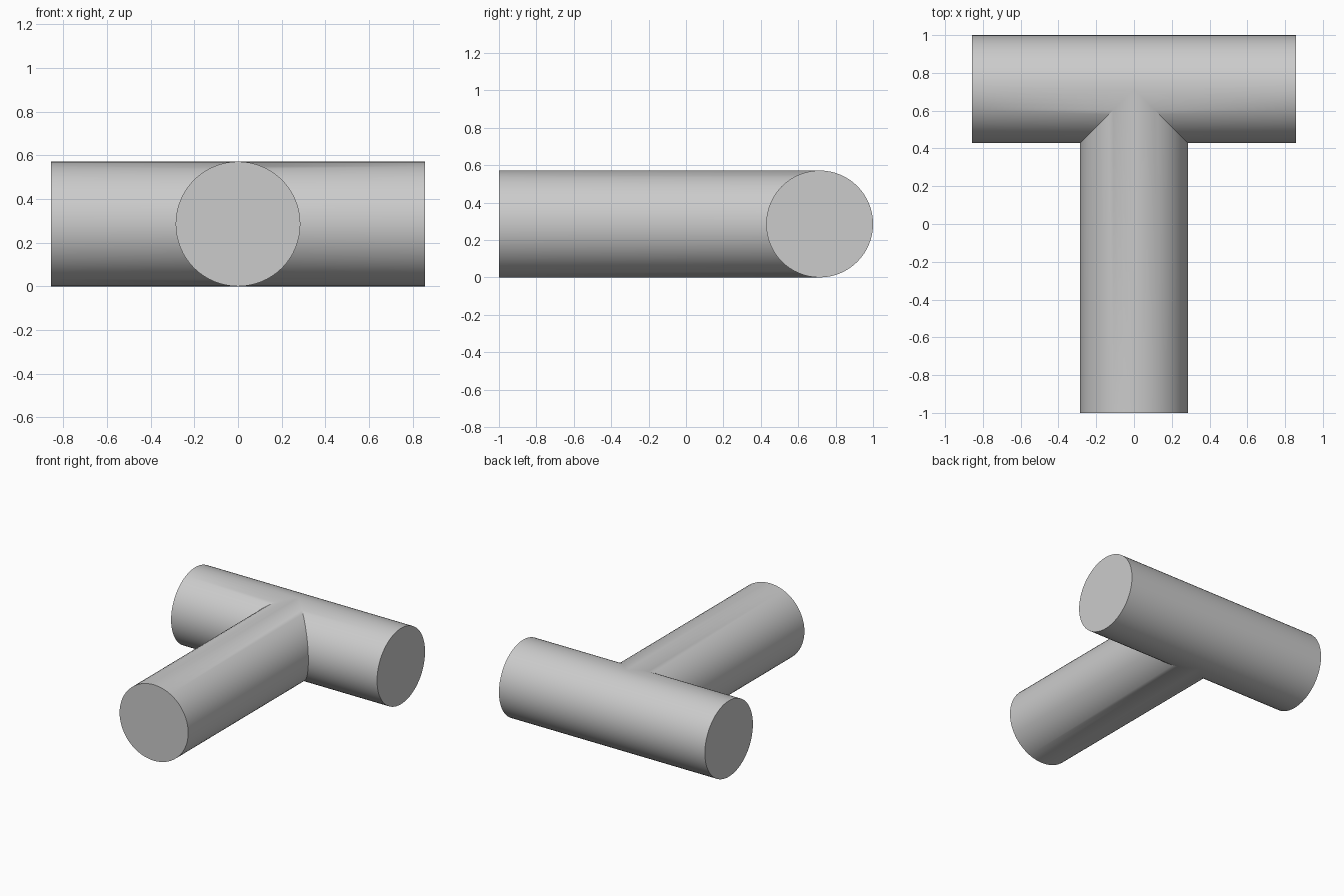
import bpy
import bmesh
import math
from mathutils import Vector

RADIUS = 2 / 7
HALF_BAR = 3 * RADIUS
BAR_Y = 1 - RADIUS
SIDES = 64

if "Cube" in bpy.data.objects:
    bpy.data.objects.remove(bpy.data.objects["Cube"])

grey = bpy.data.materials.new("light_grey")
grey.use_nodes = True
colour = (0.6, 0.6, 0.6, 1)
grey.diffuse_color = colour
grey.node_tree.nodes["Principled BSDF"].inputs["Base Color"].default_value = colour

bm = bmesh.new()


def add_arm(end_point, joint_point):
    """Capped tube from its open end to its mitred joint, along a shared angle."""
    angles = [2 * math.pi * i / SIDES for i in range(SIDES)]
    profile = [(RADIUS * math.cos(a), RADIUS * math.sin(a)) for a in angles]
    outer = [bm.verts.new(end_point(u, v)) for u, v in profile]
    inner = [bm.verts.new(joint_point(u, v)) for u, v in profile]
    bm.faces.new(outer)
    for i in range(SIDES):
        j = (i + 1) % SIDES
        bm.faces.new((outer[i], outer[j], inner[j], inner[i]))


# Two arms of the crossbar: mitred on the front half, square on the back half
for side in (-1, 1):
    add_arm(lambda u, v: Vector((side * HALF_BAR, BAR_Y + u, RADIUS + v)),
            lambda u, v: Vector((side * max(0, -u), BAR_Y + u, RADIUS + v)))

# Stem: pointed at both top and bottom where it meets the crossbar
add_arm(lambda u, v: Vector((u, -1, RADIUS + v)),
        lambda u, v: Vector((u, BAR_Y - abs(u), RADIUS + v)))

# Weld the three arms into one closed skin
bmesh.ops.remove_doubles(bm, verts=bm.verts[:], dist=0.0001)
bmesh.ops.recalc_face_normals(bm, faces=bm.faces[:])

mesh = bpy.data.meshes.new("tee_pipe")
bm.to_mesh(mesh)
bm.free()
mesh.materials.append(grey)
tee = bpy.data.objects.new("tee_pipe", mesh)
bpy.context.collection.objects.link(tee)

# Smooth barrels with crisp ends and joint
bpy.ops.object.select_all(action="DESELECT")
tee.select_set(True)
bpy.context.view_layer.objects.active = tee
bpy.ops.object.shade_smooth_by_angle(angle=math.radians(30))
